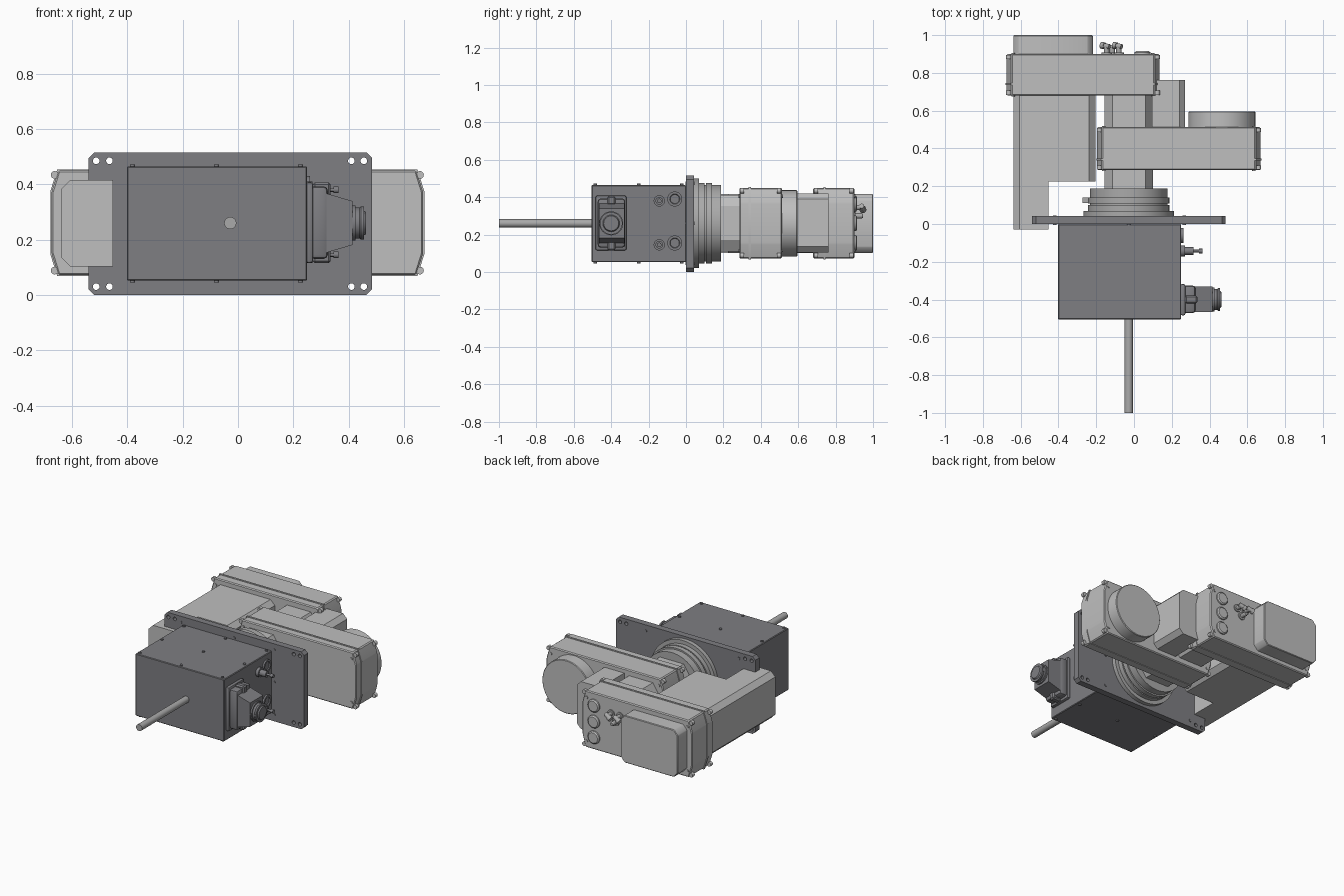
import bpy, bmesh, math
from mathutils import Vector, Matrix

if "Cube" in bpy.data.objects:
    bpy.data.objects.remove(bpy.data.objects["Cube"], do_unlink=True)


def material(name, rgb):
    m = bpy.data.materials.new(name)
    m.use_nodes = True
    m.diffuse_color = (*rgb, 1)
    m.node_tree.nodes["Principled BSDF"].inputs["Base Color"].default_value = (*rgb, 1)
    return m


LIGHT = material("light grey", (0.52, 0.52, 0.52))
MID = material("steel grey", (0.40, 0.40, 0.40))
DARK = material("dark grey", (0.21, 0.21, 0.225))
parts = []


def finish(name, bm, mat, bevel=0, segments=1):
    bmesh.ops.recalc_face_normals(bm, faces=bm.faces)
    if bevel:
        bmesh.ops.bevel(bm, geom=bm.edges[:], offset=bevel, segments=segments,
                        affect='EDGES', profile=0.5)
    mesh = bpy.data.meshes.new(name)
    bm.to_mesh(mesh)
    bm.free()
    mesh.materials.append(mat)
    ob = bpy.data.objects.new(name, mesh)
    bpy.context.scene.collection.objects.link(ob)
    parts.append(ob)
    return ob


def box(name, x, y, z, mat, bevel=0, segments=1):
    bm = bmesh.new()
    bmesh.ops.create_cube(bm, size=1)
    for v in bm.verts:
        v.co = [r[0] + (c + 0.5) * (r[1] - r[0]) for c, r in zip(v.co, (x, y, z))]
    return finish(name, bm, mat, bevel, segments)


def turned(name, start, axis, profile, mat, sides=32):
    """Stack of (distance, radius) rings swept round an axis."""
    bm = bmesh.new()
    turn = Vector(axis).to_track_quat('Z', 'Y').to_matrix()
    rings = [[bm.verts.new(Vector(start) + turn @ Vector(
        (r * math.cos(2 * math.pi * i / sides), r * math.sin(2 * math.pi * i / sides), d)))
        for i in range(sides)] for d, r in profile]
    for a, b in zip(rings, rings[1:]):
        for i in range(sides):
            j = (i + 1) % sides
            bm.faces.new((a[i], a[j], b[j], b[i]))
    bm.faces.new(rings[0])
    bm.faces.new(rings[-1])
    return finish(name, bm, mat)


def rod(name, start, axis, length, radius, mat, sides=16):
    return turned(name, start, axis, [(0, radius), (length, radius)], mat, sides)


def chamfered(x, z, cx, cz, left=True, right=True):
    """Rectangle outline in the xz plane with cut corners on chosen sides."""
    (x0, x1), (z0, z1) = x, z
    pts = [(x0, z1 - cz), (x0, z0 + cz), (x0 + cx, z0)] if left else [(x0, z1), (x0, z0)]
    pts += [(x1 - cx, z0), (x1, z0 + cz), (x1, z1 - cz), (x1 - cx, z1)] if right else [(x1, z0), (x1, z1)]
    if left:
        pts.append((x0 + cx, z1))
    return pts


def prism(name, pts, y, mat, bevel=0):
    bm = bmesh.new()
    a, b = ([bm.verts.new((px, py, pz)) for px, pz in pts] for py in y)
    bm.faces.new(a)
    bm.faces.new(b)
    for i in range(len(pts)):
        j = (i + 1) % len(pts)
        bm.faces.new((a[i], a[j], b[j], b[i]))
    return finish(name, bm, mat, bevel)


Y, X, Z = (0, 1, 0), (1, 0, 0), (0, 0, 1)
AX, AZ = -0.028, 0.26      # main rotation axis

# Mounting plate with through holes in the corners
plate = prism("mounting_plate", chamfered((-0.54, 0.485), (0, 0.515), 0.02, 0.02), (0, 0.043), DARK)
for x in (-0.513, -0.465, 0.41, 0.455):
    for z in (0.03, 0.485):
        cutter = rod("hole_cutter", (x, -0.1, z), Y, 0.3, 0.012, DARK)
        parts.remove(cutter)
        cutter.hide_render = True
        mod = plate.modifiers.new("hole", 'BOOLEAN')
        mod.operation, mod.object, mod.solver = 'DIFFERENCE', cutter, 'EXACT'
        bpy.context.view_layer.objects.active = plate
        bpy.ops.object.modifier_apply(modifier=mod.name)
        bpy.data.objects.remove(cutter, do_unlink=True)
for x in (-0.42, AX, 0.266):
    for z in (0.045, AZ, 0.475):
        rod("plate_screw", (x, -0.004, z), Y, 0.05, 0.009, DARK)

# Base housing, its lid screws and the front shaft
box("base_housing", (-0.402, 0.25), (-0.505, 0), (0.052, 0.465), DARK, 0.004)
for x in (-0.382, -0.078, 0.226):
    for y in (-0.485, -0.253, -0.022):
        rod("housing_screw", (x, y, 0.045), Z, 0.427, 0.009, DARK)
rod("front_shaft", (AX, -1, AZ), Y, 0.5, 0.022, MID, 32)

# Stepped bearing behind the plate
turned("bearing_rings", (AX, 0.04, AZ), Y,
       [(0, 0.24), (0.03, 0.24), (0.03, 0.215), (0.06, 0.215), (0.06, 0.205), (0.068, 0.205),
        (0.068, 0.215), (0.1, 0.215), (0.1, 0.205), (0.148, 0.205)], MID, 64)
box("bearing_stop", (-0.272, -0.2), (0.11, 0.14), (0.24, 0.28), MID)

# Plug connector on the left side of the housing
box("plug_base", (0.245, 0.272), (-0.484, -0.318), (0.115, 0.408), DARK, 0.01, 2)
box("plug_collar", (0.26, 0.325), (-0.472, -0.325), (0.13, 0.393), DARK, 0.016, 2)
hood = box("plug_hood", (0.31, 0.415), (-0.466, -0.33), (0.15, 0.37), DARK)
for v in hood.data.vertices:
    if v.co.x > 0.4:
        v.co.z = AZ + (v.co.z - AZ) * 0.72
turned("plug_gland", (0.405, -0.4, AZ), X,
       [(0, 0.064), (0.02, 0.064), (0.02, 0.056), (0.035, 0.056), (0.04, 0.06), (0.05, 0.06),
        (0.05, 0.045), (0.058, 0.04)], DARK)
for z in (0.14, 0.382):
    box("plug_latch", (0.27, 0.335), (-0.42, -0.378), (z - 0.025, z + 0.025), DARK, 0.008)

# Air couplings and round sockets beside the plug
for z in (0.145, 0.38):
    turned("air_coupling", (0.245, -0.143, z), X,
           [(0, 0.03), (0.025, 0.03), (0.025, 0.02), (0.07, 0.02), (0.07, 0.007),
            (0.1, 0.007), (0.1, 0.012), (0.118, 0.012)], DARK, 20)
    turned("round_socket", (0.245, -0.06, z + 0.01), X,
           [(0, 0.04), (0.016, 0.04), (0.016, 0.027), (0.01, 0.024)], DARK)


# Arms: chamfered casing, lid strip and corner screws
def arm(name, x, y, lid):
    z = (0.072, 0.45)
    prism(name, chamfered(x, z, 0.025, 0.08), y, LIGHT, 0.006)
    prism(name + "_lid_rim", chamfered((x[0] - 0.004, x[1] + 0.004), (0.068, 0.454), 0.025, 0.08),
          (lid, lid + 0.012), LIGHT)
    for sx in (x[0] + 0.012, x[1] - 0.012):
        for sz in (0.088, 0.434):
            rod(name + "_corner_post", (sx, y[0] + 0.004, sz), Y, 0.022, 0.014, LIGHT)
            rod(name + "_corner_post", (sx, y[1] - 0.026, sz), Y, 0.022, 0.014, LIGHT)
    for sx in (x[0] + 0.035, x[1] - 0.035):
        for sz in (0.115, 0.405):
            rod(name + "_screw", (sx, y[0] - 0.005, sz), Y, y[1] - y[0] + 0.01, 0.009, LIGHT)


arm("first_arm", (-0.195, 0.67), (0.285, 0.513), 0.335)
arm("second_arm", (-0.675, 0.135), (0.68, 0.9), 0.735)

# Joint necks along the main axis
for name, y in (("lower_neck", (0.18, 0.29)), ("upper_neck", (0.51, 0.685))):
    prism(name, chamfered((-0.155, 0.1), (0.11, 0.412), 0.04, 0.06), y, LIGHT)

# Round motor cap on the first arm and the motor block between arms
turned("motor_cap", (0.465, 0.51, AZ), Y, [(0, 0.177), (0.082, 0.177), (0.086, 0.173)], LIGHT, 64)
prism("middle_motor_block", chamfered((0.095, 0.27), (0.105, 0.42), 0.03, 0.03, left=False), (0.51, 0.762), LIGHT)

# Long body under the second arm, narrowing towards the plate
Z_BODY = (0.102, 0.416)
prism("long_body", chamfered((-0.638, -0.205), Z_BODY, 0.032, 0.032), (0.225, 0.685), LIGHT)
prism("long_body_nose", chamfered((-0.638, -0.453), Z_BODY, 0.032, 0.032, right=False), (-0.028, 0.226), LIGHT)
prism("rear_motor_cover", chamfered((-0.638, -0.218), Z_BODY, 0.028, 0.032), (0.895, 1), LIGHT, 0.004)

# Round caps and elbow fittings on the back of the second arm
for z in (0.155, AZ, 0.365):
    turned("round_cap", (0.045, 0.895, z), Y, [(0, 0.042), (0.014, 0.042), (0.02, 0.034)], LIGHT)
for x, z in ((-0.145, 0.345), (-0.08, 0.345), (-0.115, 0.3)):
    turned("fitting_stem", (x, 0.895, z), Y,
           [(0, 0.026), (0.012, 0.026), (0.012, 0.014), (0.045, 0.014), (0.052, 0.01)], MID, 16)
    if z > 0.32:
        turned("fitting_elbow", (x + 0.015, 0.938, z + 0.008), (-1, 0.2, -0.5),
               [(0, 0.014), (0.03, 0.014), (0.03, 0.018), (0.05, 0.018)], MID, 16)

# Smooth the round parts, keep the hard edges
bpy.ops.object.select_all(action='DESELECT')
for ob in parts:
    ob.select_set(True)
bpy.context.view_layer.objects.active = parts[0]
bpy.ops.object.shade_smooth_by_angle(angle=math.radians(25))
